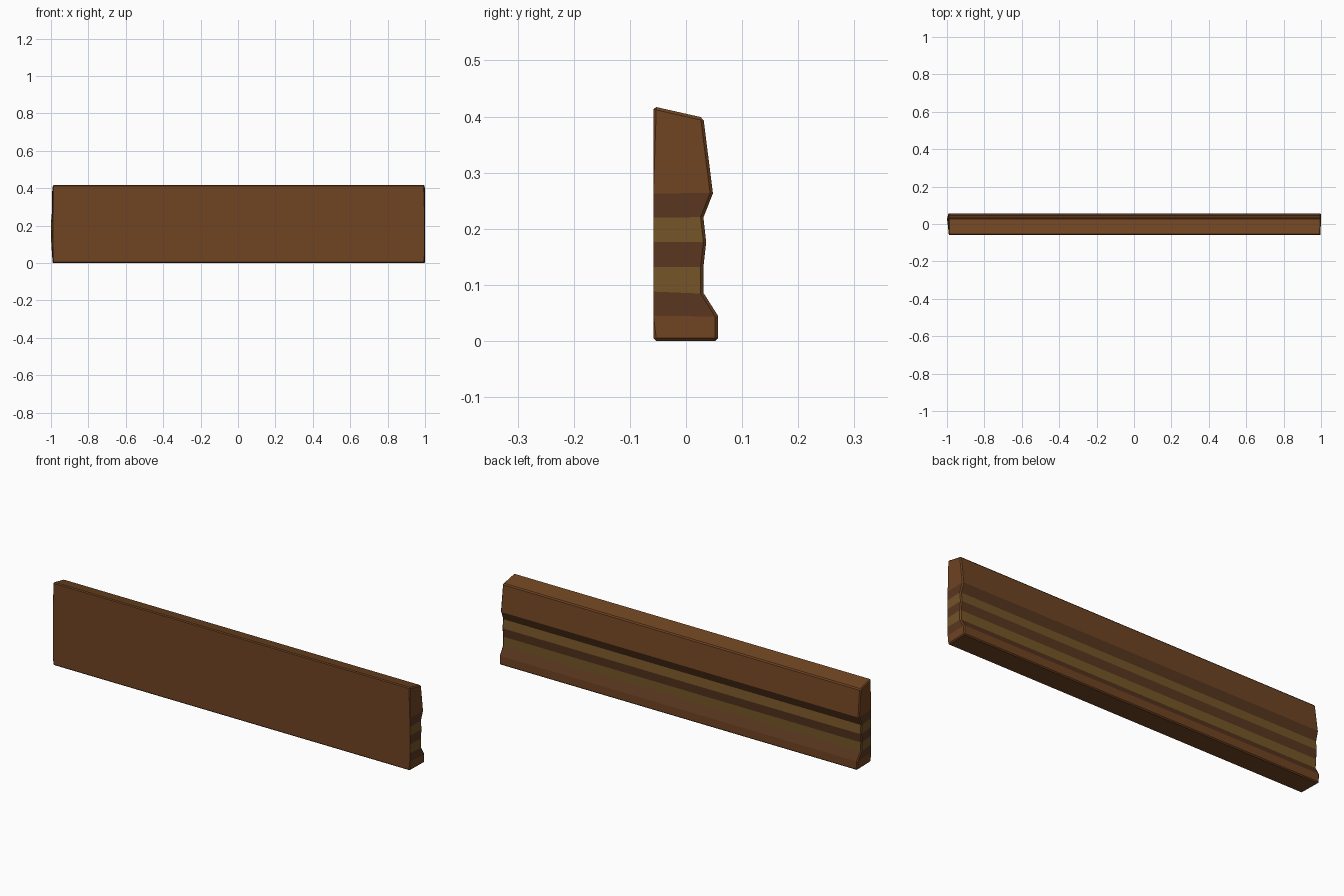
import bpy, bmesh

if "Cube" in bpy.data.objects:
    bpy.data.objects.remove(bpy.data.objects["Cube"])

# Wood colours: plain, dark groove, golden inlay
mats = []
for name, col in (("wood", (0.16, 0.058, 0.016, 1)),
                  ("dark_wood", (0.10, 0.038, 0.014, 1)),
                  ("golden_wood", (0.175, 0.09, 0.02, 1))):
    m = bpy.data.materials.new(name)
    m.diffuse_color = col
    m.use_nodes = True
    m.node_tree.nodes["Principled BSDF"].inputs["Base Color"].default_value = m.diffuse_color
    mats.append(m)

FRONT_Y = -0.058
# Moulded back profile: y, z, front z, bulge of the left end
profile = [(0.057, 0.0, 0.0, 0.002), (0.057, 0.045, 0.045, 0.004),
           (0.031, 0.086, 0.088, 0.008), (0.031, 0.132, 0.132, 0.01),
           (0.036, 0.176, 0.176, 0.01), (0.031, 0.22, 0.22, 0.01),
           (0.048, 0.263, 0.263, 0.006), (0.031, 0.398, 0.418, 0.003)]
bands = [0, 1, 2, 1, 2, 1, 0]

bm = bmesh.new()
rows = []
for y, z, fz, bulge in profile:
    rows.append([bm.verts.new(p) for p in (
        (-0.99, FRONT_Y, fz), (0.997, FRONT_Y, fz),
        (1.0, y, z), (-0.99 - bulge, y, z))])

# Walls of each band, then bottom and top
for a, b, mat in zip(rows, rows[1:], bands):
    for i in range(4):
        j = (i + 1) % 4
        f = bm.faces.new((a[i], a[j], b[j], b[i]))
        f.material_index = 0 if i == 0 else mat
bm.faces.new(rows[0][::-1])
bm.faces.new(rows[-1])

# Small worn chamfer around the ends, top and bottom
outline = set()
for r in (rows[0], rows[-1]):
    for i in range(4):
        outline.add(bm.edges.get((r[i], r[(i + 1) % 4])))
for a, b in zip(rows, rows[1:]):
    for i in range(4):
        outline.add(bm.edges.get((a[i], b[i])))
bmesh.ops.bevel(bm, geom=list(outline), offset=0.005, segments=1,
                affect='EDGES', profile=0.5)
bmesh.ops.recalc_face_normals(bm, faces=bm.faces)

mesh = bpy.data.meshes.new("moulded_plank")
bm.to_mesh(mesh)
bm.free()
for m in mats:
    mesh.materials.append(m)
plank = bpy.data.objects.new("moulded_plank", mesh)
bpy.context.collection.objects.link(plank)
